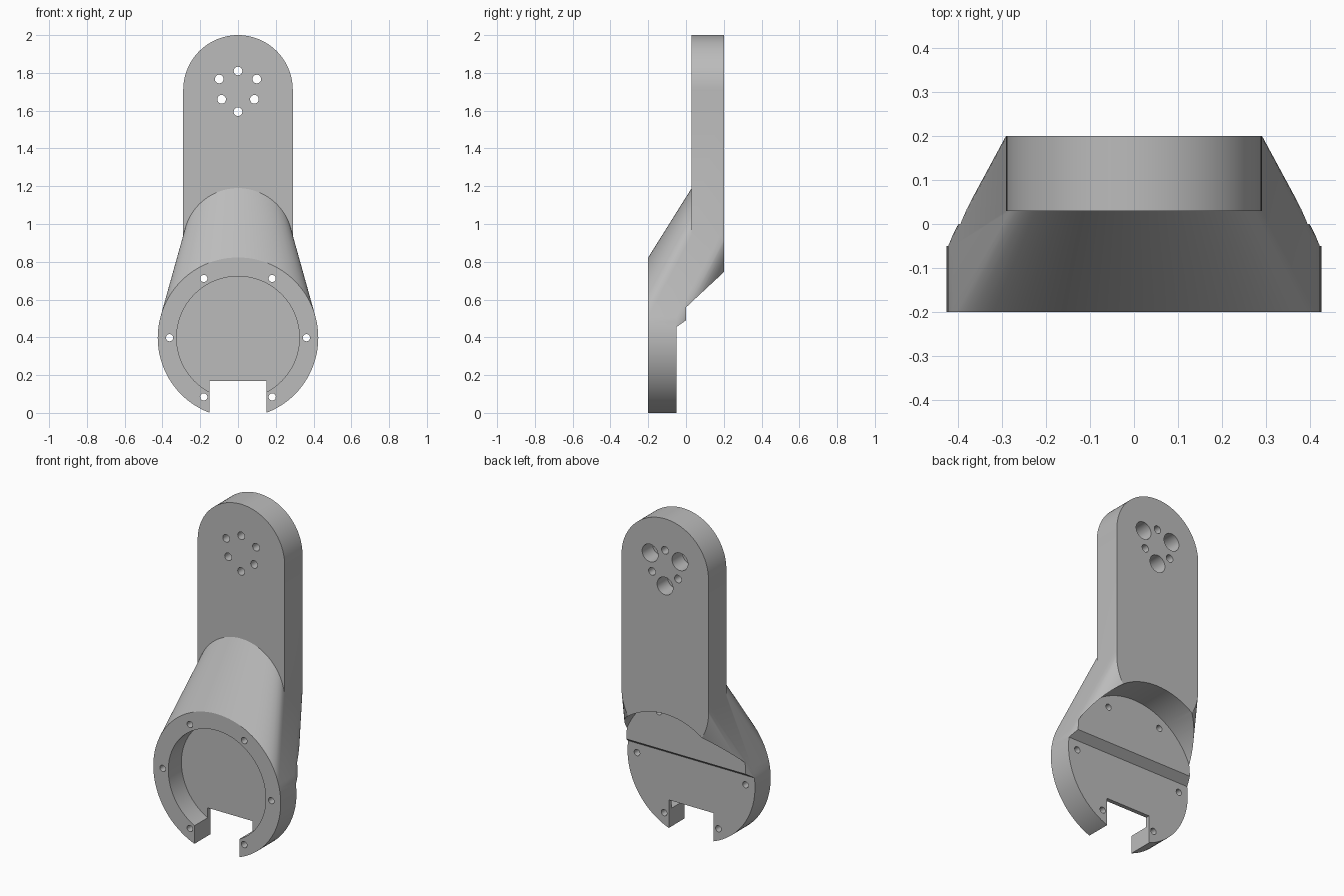
import bpy, bmesh
from math import sin, cos, pi, radians

cube = bpy.data.objects.get("Cube")
if cube:
    bpy.data.objects.remove(cube, do_unlink=True)

grey = bpy.data.materials.new("plain grey")
grey.use_nodes = True
colour = (0.5, 0.5, 0.5, 1)
grey.diffuse_color = colour
grey.node_tree.nodes["Principled BSDF"].inputs["Base Color"].default_value = colour

FRONT, DISC_BACK, PLATE_FRONT, BACK = -0.2, -0.05, 0.03, 0.2
DISC_R, DISC_Z = 0.425, 0.398
ARM_R, ARM_LOW, ARM_TOP = 0.29, 0.9, 1.71


def hull(name, points):
    """Convex solid around the points, with flat areas merged."""
    bm = bmesh.new()
    for p in points:
        bm.verts.new(p)
    result = bmesh.ops.convex_hull(bm, input=bm.verts[:])
    spare = {v for v in result["geom_interior"] + result["geom_unused"]
             if isinstance(v, bmesh.types.BMVert) and v.is_valid}
    bmesh.ops.delete(bm, geom=list(spare), context='VERTS')
    bmesh.ops.dissolve_limit(bm, angle_limit=radians(0.05), verts=bm.verts[:], edges=bm.edges[:])
    bmesh.ops.recalc_face_normals(bm, faces=bm.faces[:])
    mesh = bpy.data.meshes.new(name)
    bm.to_mesh(mesh)
    bm.free()
    mesh.materials.append(grey)
    obj = bpy.data.objects.new(name, mesh)
    bpy.context.collection.objects.link(obj)
    return obj


def rings(x, z, r, y0, y1, n=96):
    """Two matching circles facing along y."""
    return [(x + r * cos(2 * pi * i / n), y, z + r * sin(2 * pi * i / n))
            for y in (y0, y1) for i in range(n)]


def combine(target, other, operation):
    mod = target.modifiers.new(operation.lower(), 'BOOLEAN')
    mod.operation = operation
    mod.solver = 'EXACT'
    mod.object = other
    bpy.context.view_layer.objects.active = target
    bpy.ops.object.modifier_apply(modifier=mod.name)
    bpy.data.objects.remove(other, do_unlink=True)


def drill(x, z, r, y0, y1, n=96):
    combine(bracket, hull("drill", rings(x, z, r, y0, y1, n)), 'DIFFERENCE')


def prism(profile, half_width):
    """Cutter with a (y, z) profile, running across x."""
    return hull("slot", [(x, y, z) for x in (-half_width, half_width) for y, z in profile])


# Round housing blended into the base of the offset arm
bracket = hull("bracket", rings(0, DISC_Z, DISC_R, FRONT, DISC_BACK)
               + rings(0, ARM_LOW, ARM_R, PLATE_FRONT, BACK))

# Upright arm with rounded ends
arm = hull("arm", rings(0, ARM_LOW, ARM_R, PLATE_FRONT, BACK)
           + rings(0, ARM_TOP, ARM_R, PLATE_FRONT, BACK))
combine(bracket, arm, 'UNION')

# Clearance behind the housing: round recess, then flat back with a sloped step
drill(0, DISC_Z, DISC_R, 0, 0.4)
combine(bracket, prism([(DISC_BACK, -0.2), (0.4, -0.2), (0.4, 0.49), (0, 0.49),
                        (DISC_BACK, 0.455)], 0.7), 'DIFFERENCE')

# Front pocket and bottom notch
drill(0, DISC_Z, 0.325, -0.4, -0.075)
combine(bracket, prism([(-0.4, -0.2), (0.1, -0.2), (0.1, 0.17), (-0.4, 0.17)], 0.15),
        'DIFFERENCE')

# Screw holes around the housing rim
for i in range(6):
    a = i * pi / 3
    drill(0.362 * cos(a), DISC_Z + 0.362 * sin(a), 0.019, -0.4, 0.02, 24)

# Arm holes: three plain, three counterbored from behind
for i in range(3):
    a = pi / 2 + i * 2 * pi / 3
    drill(0.1 * cos(a), ARM_TOP + 0.1 * sin(a), 0.023, -0.1, 0.4, 24)
    x, z = -0.115 * cos(a), ARM_TOP - 0.115 * sin(a)
    drill(x, z, 0.023, -0.1, 0.4, 24)
    drill(x, z, 0.053, 0.1, 0.4, 32)

# Smooth curved walls, crisp edges
bpy.ops.object.select_all(action='DESELECT')
bracket.select_set(True)
bpy.context.view_layer.objects.active = bracket
bpy.ops.object.shade_smooth_by_angle(angle=radians(25))
